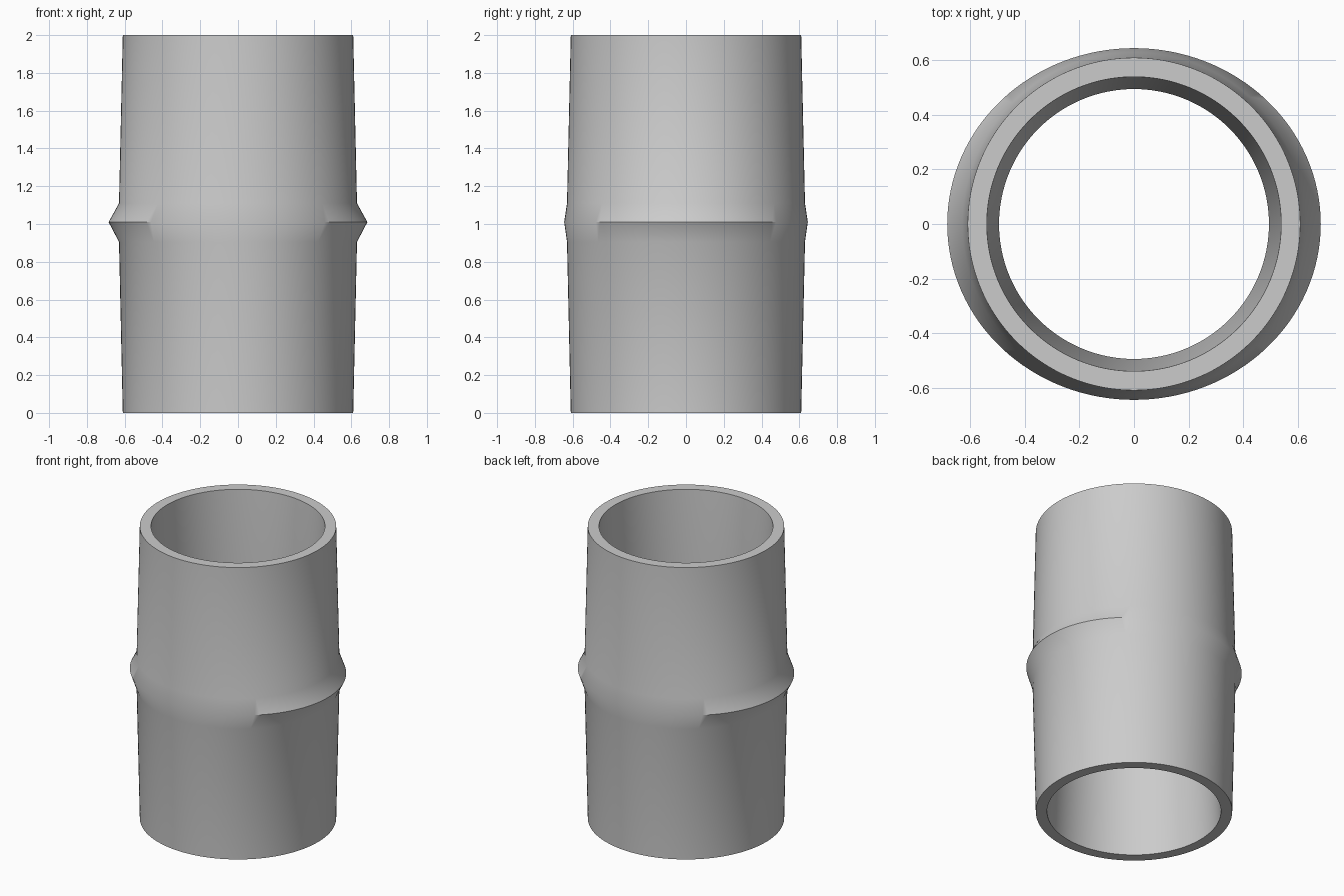
import bpy, bmesh, math

cube = bpy.data.objects.get("Cube")
if cube:
    bpy.data.objects.remove(cube, do_unlink=True)

SEGMENTS = 128

# Plain grey plastic
grey = bpy.data.materials.new("grey_plastic")
grey.use_nodes = True
colour = (0.6, 0.6, 0.6, 1)
grey.diffuse_color = colour
grey.node_tree.nodes["Principled BSDF"].inputs["Base Color"].default_value = colour

# Closed wall profile as (x radius, y radius, height): outside going up, inside going down
profile = [
    (0.61, 0.61, 0), (0.63, 0.63, 0.905), (0.685, 0.645, 1.01), (0.63, 0.63, 1.11),
    (0.61, 0.61, 2), (0.54, 0.54, 2), (0.495, 0.495, 1), (0.54, 0.54, 0),
]

# Loft the profile round the axis; the collar is an oval ridge
bm = bmesh.new()
angles = [2 * math.pi * i / SEGMENTS for i in range(SEGMENTS)]
rings = [[bm.verts.new((rx * math.cos(a), ry * math.sin(a), z)) for a in angles]
         for rx, ry, z in profile]
for k, lower in enumerate(rings):
    upper = rings[(k + 1) % len(rings)]
    for i in range(SEGMENTS):
        j = (i + 1) % SEGMENTS
        bm.faces.new((lower[i], lower[j], upper[j], upper[i]))
bmesh.ops.recalc_face_normals(bm, faces=bm.faces)

mesh = bpy.data.meshes.new("pipe_connector")
bm.to_mesh(mesh)
bm.free()
mesh.materials.append(grey)
pipe = bpy.data.objects.new("pipe_connector", mesh)
bpy.context.collection.objects.link(pipe)

# Smooth walls with crisp rims and collar crest
bpy.ops.object.select_all(action='DESELECT')
pipe.select_set(True)
bpy.context.view_layer.objects.active = pipe
bpy.ops.object.shade_smooth_by_angle(angle=math.radians(35))
